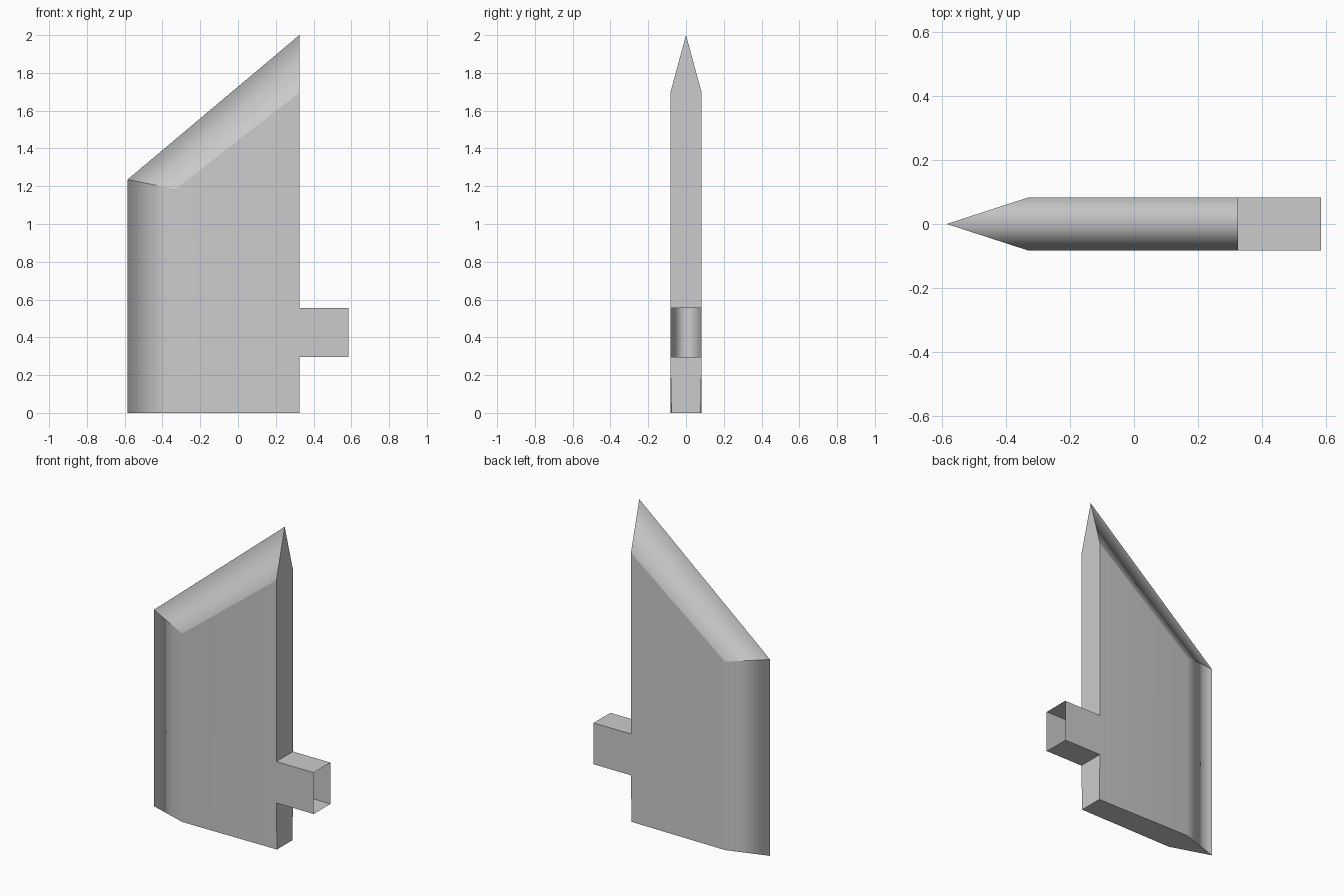
import bpy
import bmesh

cube = bpy.data.objects.get("Cube")
if cube:
    bpy.data.objects.remove(cube, do_unlink=True)

grey = bpy.data.materials.new("plain grey")
grey.use_nodes = True
grey.diffuse_color = (0.6, 0.6, 0.6, 1)
grey.node_tree.nodes["Principled BSDF"].inputs["Base Color"].default_value = (0.6, 0.6, 0.6, 1)

# Blade profile: edge points lie on the centre plane, the rest on both sides
HALF = 0.083
EDGE = {"foot": (-0.585, 0), "corner": (-0.585, 1.235), "tip": (0.325, 2)}
SIDE = {
    "front_low": (-0.33, 0), "back_low": (0.325, 0),
    "tab_root_low": (0.325, 0.295), "tab_end_low": (0.585, 0.295),
    "tab_end_top": (0.585, 0.555), "tab_root_top": (0.325, 0.555),
    "back_top": (0.325, 1.695), "front_top": (-0.33, 1.185),
}

bm = bmesh.new()
verts = {n: bm.verts.new((x, 0, z)) for n, (x, z) in EDGE.items()}
for s in (-1, 1):
    for n, (x, z) in SIDE.items():
        half = 0.077 if n == "back_low" else HALF
        verts[n, s] = bm.verts.new((x, s * half, z))


def face(*keys):
    return bm.faces.new([verts[k] for k in keys])


# Both flat sides with their bevelled leading and top edges
for s in (-1, 1):
    face(*[(n, s) for n in SIDE])
    face("foot", ("front_low", s), ("front_top", s), "corner")
    face("corner", ("front_top", s), ("back_top", s), "tip")

# Rim walls; the tab end stays open
for a, b in (("back_low", "tab_root_low"), ("tab_root_low", "tab_end_low"),
             ("tab_end_top", "tab_root_top")):
    face((a, -1), (b, -1), (b, 1), (a, 1))
face(("tab_root_top", -1), ("back_top", -1), "tip", ("back_top", 1), ("tab_root_top", 1))
face("foot", ("front_low", 1), ("back_low", 1), ("back_low", -1), ("front_low", -1))

bmesh.ops.recalc_face_normals(bm, faces=bm.faces)

# Smooth only around the leading edge and along the top ridge
soft = [{"foot", "corner"}, {"corner", "tip"}]
soft += [{("front_low", s), ("front_top", s)} for s in (-1, 1)]
soft_edges = [{verts[k] for k in pair} for pair in soft]
for e in bm.edges:
    e.smooth = set(e.verts) in soft_edges
for f in bm.faces:
    f.smooth = True

mesh = bpy.data.meshes.new("blade")
bm.to_mesh(mesh)
bm.free()
mesh.materials.append(grey)
blade = bpy.data.objects.new("blade", mesh)
bpy.context.collection.objects.link(blade)

# Keep the large sides flat while the bevels blend
mod = blade.modifiers.new("weighted normals", "WEIGHTED_NORMAL")
mod.keep_sharp = True
